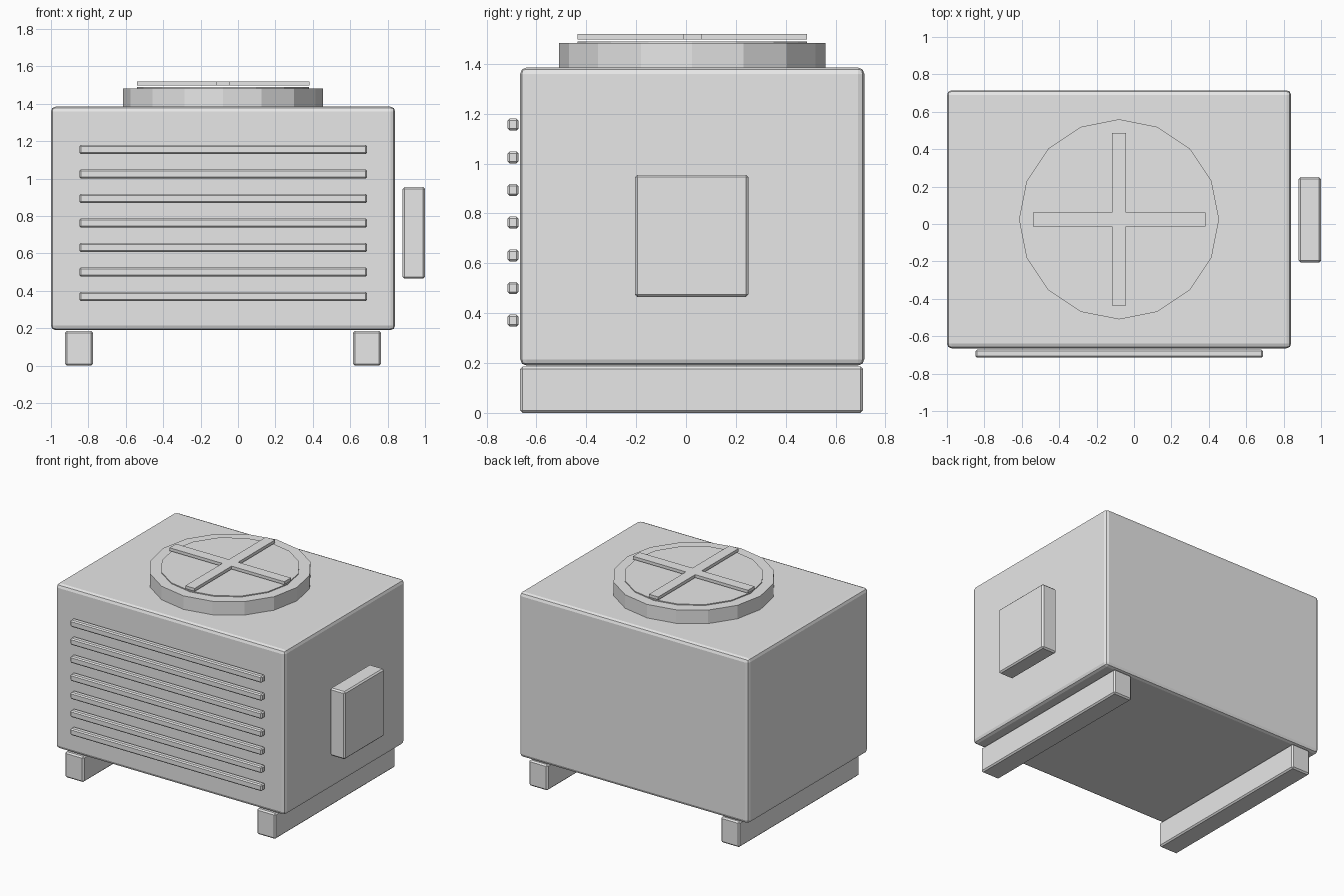
import bpy
import bmesh
from mathutils import Vector

default_cube = bpy.data.objects.get("Cube")
if default_cube:
    bpy.data.objects.remove(default_cube, do_unlink=True)

# One painted-metal colour for every part
metal = bpy.data.materials.new("light_grey_metal")
metal.use_nodes = True
metal.diffuse_color = (0.8, 0.8, 0.8, 1)
metal.node_tree.nodes["Principled BSDF"].inputs["Base Color"].default_value = metal.diffuse_color

CX, CY = -0.08, 0.025  # middle of the cabinet


def finish(name, bm, bevel=0, segments=1):
    """Turn a bmesh into a flat-shaded object with optional rounded edges."""
    bmesh.ops.recalc_face_normals(bm, faces=bm.faces)
    mesh = bpy.data.meshes.new(name)
    bm.to_mesh(mesh)
    bm.free()
    mesh.materials.append(metal)
    obj = bpy.data.objects.new(name, mesh)
    bpy.context.collection.objects.link(obj)
    if bevel:
        mod = obj.modifiers.new("rounded_edges", "BEVEL")
        mod.width = bevel
        mod.segments = segments
    return obj


def box(name, low, high, bevel, segments=1):
    low, high = Vector(low), Vector(high)
    bm = bmesh.new()
    bmesh.ops.create_cube(bm, size=1)
    bmesh.ops.scale(bm, vec=high - low, verts=bm.verts)
    bmesh.ops.translate(bm, vec=(low + high) / 2, verts=bm.verts)
    return finish(name, bm, bevel, segments)


def disc(name, radius, bottom, top):
    bm = bmesh.new()
    bmesh.ops.create_cone(bm, cap_ends=True, segments=16, radius1=radius,
                          radius2=radius, depth=top - bottom)
    bmesh.ops.translate(bm, vec=(CX, CY, (bottom + top) / 2), verts=bm.verts)
    return finish(name, bm)


# Cabinet and the side control box
box("cabinet", (-1, -0.665, 0.19), (0.84, 0.715, 1.385), 0.025, 2)
box("control_box", (0.88, -0.205, 0.465), (1, 0.25, 0.955), 0.01)

# Support skids under both sides
for side, x in (("right", -0.85), ("left", 0.69)):
    box(side + "_skid", (x - 0.075, -0.665, 0), (x + 0.075, 0.71, 0.186), 0.01)

# Row of front louvre slats
for i in range(7):
    z = 0.37 + i * 0.131
    box(f"louvre_slat_{i + 1}", (-0.848, -0.715, z - 0.024),
        (0.69, -0.672, z + 0.024), 0.008)

# Fan housing with a slightly raised disc
disc("fan_housing", 0.535, 1.38, 1.483)
disc("fan_disc", 0.46, 1.48, 1.49)

# Cross-shaped guard: one arm outline turned four times, then extruded
ARM, HALF = 0.461, 0.0375
outline = []
for dx, dy in ((1, 0), (0, 1), (-1, 0), (0, -1)):
    for along, across in ((ARM, -HALF), (ARM, HALF), (HALF, HALF)):
        outline.append((CX + dx * along - dy * across,
                        CY + dy * along + dx * across, 1.497))
bm = bmesh.new()
face = bm.faces.new([bm.verts.new(p) for p in outline])
raised = bmesh.ops.extrude_face_region(bm, geom=[face], use_keep_orig=True)["geom"]
bmesh.ops.translate(bm, vec=(0, 0, 0.022),
                    verts=[g for g in raised if isinstance(g, bmesh.types.BMVert)])
finish("fan_guard_cross", bm)
